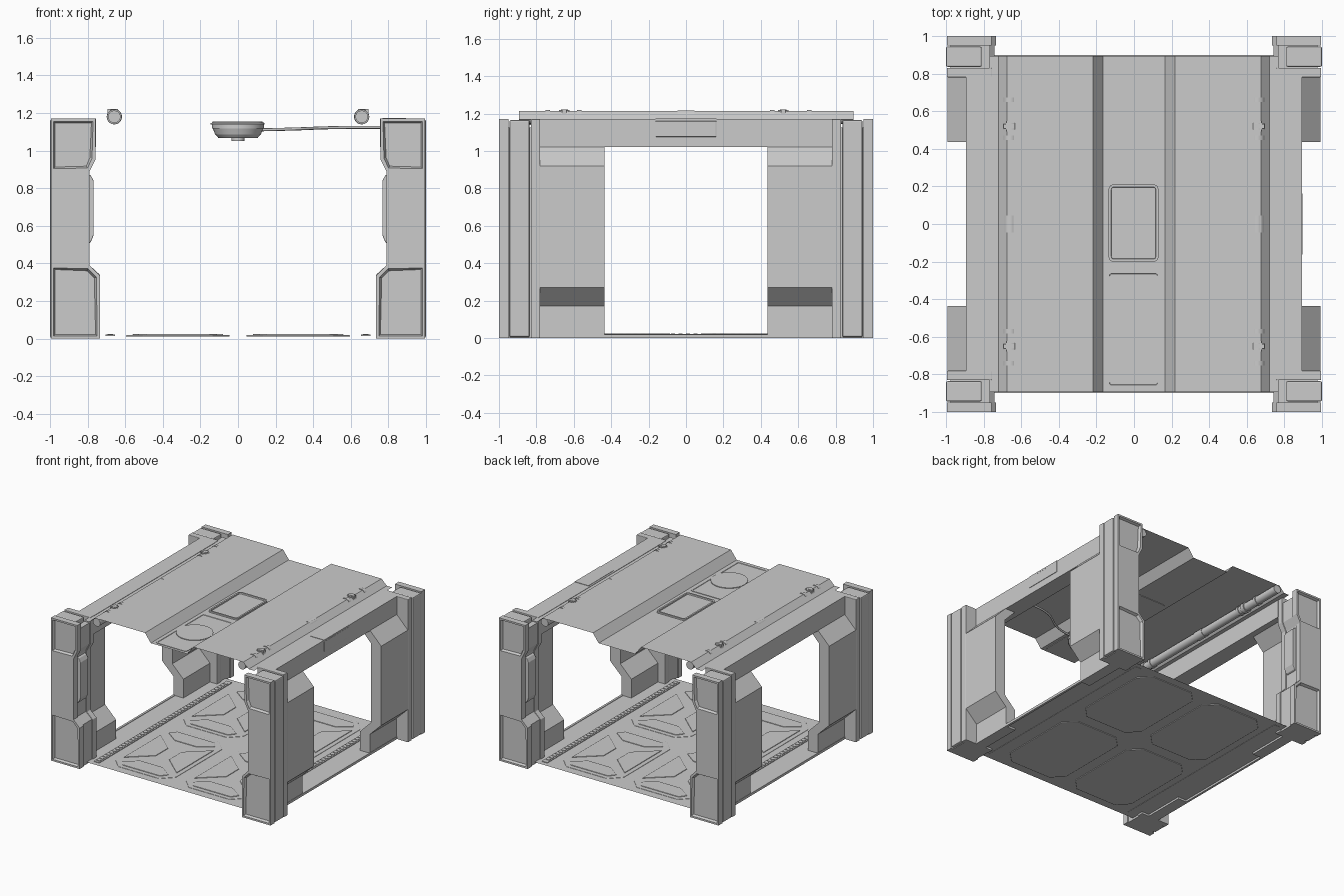
import bpy, bmesh, math
from mathutils import Vector, Matrix

if "Cube" in bpy.data.objects:
    bpy.data.objects.remove(bpy.data.objects["Cube"])


def finish(name, bm, mirror="", bevel=0, smooth=False):
    bmesh.ops.recalc_face_normals(bm, faces=bm.faces)
    me = bpy.data.meshes.new(name)
    bm.to_mesh(me)
    bm.free()
    ob = bpy.data.objects.new(name, me)
    bpy.context.collection.objects.link(ob)
    if bevel:
        m = ob.modifiers.new("Bevel", 'BEVEL')
        m.width, m.segments = bevel, 2
    if mirror:
        m = ob.modifiers.new("Mirror", 'MIRROR')
        m.use_axis = ["x" in mirror, "y" in mirror, False]
        m.use_mirror_merge = False
    if smooth:
        bpy.ops.object.select_all(action='DESELECT')
        ob.select_set(True)
        bpy.context.view_layer.objects.active = ob
        bpy.ops.object.shade_smooth_by_angle(angle=math.radians(35))
    return ob


def place(p, h, axis):
    return {'x': (h, p[0], p[1]), 'y': (p[0], h, p[1]), 'z': (p[0], p[1], h)}[axis]


def add_prism(bm, pts, lo, hi, axis):
    f = bm.faces.new([bm.verts.new(place(p, lo, axis)) for p in pts])
    new = bmesh.ops.extrude_face_region(bm, geom=[f], use_keep_orig=True)['geom']
    vs = [g for g in new if isinstance(g, bmesh.types.BMVert)]
    bmesh.ops.translate(bm, verts=vs, vec=place((0, 0), hi - lo, axis))


def prism(name, pts, lo, hi, axis, mirror="", bevel=0):
    bm = bmesh.new()
    add_prism(bm, pts, lo, hi, axis)
    return finish(name, bm, mirror, bevel)


def rect(a0, a1, b0, b1):
    return [(a0, b0), (a1, b0), (a1, b1), (a0, b1)]


def rounded(a0, a1, b0, b1, r, n=5):
    pts = []
    for i, (a, b) in enumerate(rect(a0 + r, a1 - r, b0 + r, b1 - r)):
        for k in range(n):
            t = math.pi * (1 + i / 2 + k / (n - 1) / 2)
            pts.append((a + r * math.cos(t), b + r * math.sin(t)))
    return pts


def add_cyl(bm, r1, r2, lo, hi, centre, axis, seg=32):
    rot = Matrix.Rotation(-math.pi / 2, 4, 'X') if axis == 'y' else Matrix()
    c = Vector(place(centre, (lo + hi) / 2, axis))
    bmesh.ops.create_cone(bm, cap_ends=True, segments=seg, radius1=r1, radius2=r2,
                          depth=hi - lo, matrix=Matrix.Translation(c) @ rot)


# corner pillars: front plate with two sunken panels
bm = bmesh.new()
outer = [bm.verts.new((0.995, -1, z)) for z in (0, 0.39, 0.89, 1.17)]
inner = [bm.verts.new((x, -1, z)) for x, z in
         ((0.735, 0), (0.735, 0.335), (0.79, 0.39), (0.79, 0.89), (0.757, 0.955), (0.757, 1.17))]
faces = [bm.faces.new([outer[0], *inner[:3], outer[1]]),
         bm.faces.new([outer[1], inner[2], inner[3], outer[2]]),
         bm.faces.new([outer[2], *inner[3:], outer[3]])]
new = bmesh.ops.extrude_face_region(bm, geom=faces, use_keep_orig=True)['geom']
bmesh.ops.translate(bm, verts=[g for g in new if isinstance(g, bmesh.types.BMVert)], vec=(0, 0.05, 0))
bmesh.ops.recalc_face_normals(bm, faces=bm.faces)
panels = [f for f in bm.faces if f.normal.y < -0.9 and not 0.5 < f.calc_center_median().z < 0.75]
bmesh.ops.inset_individual(bm, faces=panels, thickness=0.02, depth=0)
bmesh.ops.inset_individual(bm, faces=panels, thickness=0.012, depth=-0.02)
finish("pillar_front_plate", bm, "xy")

# corner pillars: core, outer rib, rear plate, side panel
def pillar_profile(o, i, top):
    return [(o, 0), (i - 0.022, 0), (i - 0.022, 0.34), (i + 0.033, 0.39), (i + 0.033, 0.89),
            (i, 0.955), (i, top), (o, top)]


prism("pillar_core", pillar_profile(0.975, 0.765, 1.125), -0.955, -0.82, 'y', "xy")
prism("pillar_rib", rect(0.81, 1.0, 0.005, 1.165), -0.944, -0.836, 'y', "xy", 0.008)
prism("pillar_rear_plate", pillar_profile(0.995, 0.757, 1.17), -0.83, -0.78, 'y', "xy", 0.004)
prism("pillar_side_panel", [(0.81, 0.5), (0.785, 0.51), (0.768, 0.55), (0.768, 0.84),
                            (0.785, 0.87), (0.81, 0.88)], -0.94, -0.84, 'y', "xy", 0.004)

# bulged wall sections beside the pillars
prism("side_wall", [(0.89, 1.025), (0.993, 0.92), (0.993, 0.27), (0.89, 0.17), (0.89, 0), (0.80, 0),
                    (0.80, 0.17), (0.90, 0.27), (0.90, 0.92), (0.80, 1.025)], -0.785, -0.435, 'y', "xy")

# top side beams, with a service hatch on the right one
prism("top_beam", rect(0.755, 0.893, 1.02, 1.17), -0.785, 0.785, 'y', "x")
prism("beam_hatch", rect(-0.163, 0.163, 1.075, 1.16), 0.88, 0.897, 'x', bevel=0.004)
prism("beam_hatch_top", rect(0.77, 0.895, -0.163, 0.163), 1.16, 1.173, 'z')

# folded sheet roof
half = [(0.165, 1.143), (0.218, 1.213), (0.675, 1.213), (0.722, 1.167), (0.77, 1.167)]
line = [(-x, z) for x, z in reversed(half)] + half
bm = bmesh.new()
rows = [[bm.verts.new((x, y, z)) for x, z in line] for y in (-0.893, 0.895)]
for i in range(len(line) - 1):
    bm.faces.new([rows[0][i], rows[0][i + 1], rows[1][i + 1], rows[1][i]])
bmesh.ops.recalc_face_normals(bm, faces=bm.faces)
roof = finish("roof_sheet", bm)
if roof.data.polygons[2].normal.z < 0:
    roof.data.flip_normals()

# framed panels in the roof channel
def framed_panel(name, x0, x1, y0, y1, z, h):
    bm = bmesh.new()
    add_prism(bm, rounded(x0, x1, y0, y1, 0.025), z - 0.004, z + h, 'z')
    bmesh.ops.recalc_face_normals(bm, faces=bm.faces)
    top = [f for f in bm.faces if f.normal.z > 0.9]
    bmesh.ops.inset_individual(bm, faces=top, thickness=0.014, depth=0)
    bmesh.ops.inset_individual(bm, faces=top, thickness=0.002, depth=-h * 0.8)
    finish(name, bm)


framed_panel("roof_hatch", -0.135, 0.13, -0.2, 0.21, 1.143, 0.012)
framed_panel("lamp_panel", -0.145, 0.14, -0.87, -0.25, 1.143, 0.004)

# ceiling lamp and its cable
bm = bmesh.new()
for r1, r2, lo, hi in ((0.138, 0.138, 1.118, 1.149), (0.122, 0.134, 1.085, 1.12),
                       (0.105, 0.12, 1.068, 1.085), (0.034, 0.034, 1.05, 1.07)):
    add_cyl(bm, r1, r2, lo, hi, (0, -0.56), 'z', 40)
finish("ceiling_lamp", bm, smooth=True)
cu = bpy.data.curves.new("lamp_cable", 'CURVE')
cu.dimensions, cu.bevel_depth, cu.bevel_resolution = '3D', 0.008, 2
sp = cu.splines.new('BEZIER')
path = [(0.1, -0.56, 1.11), (0.3, -0.53, 1.115), (0.5, -0.42, 1.122), (0.78, -0.4, 1.124)]
sp.bezier_points.add(len(path) - 1)
for bp, co in zip(sp.bezier_points, path):
    bp.co = co
    bp.handle_left_type = bp.handle_right_type = 'AUTO'
bpy.context.collection.objects.link(bpy.data.objects.new("lamp_cable", cu))

# ceiling pipes with clamps
bm = bmesh.new()
c = (0.658, 1.18)
add_cyl(bm, 0.033, 0.033, -0.89, 0.89, c, 'y', 20)
for y, w, r in ((0.66, 0.012, 0.039), (0.52, 0.018, 0.041), (0.46, 0.012, 0.039), (0.0, 0.045, 0.037),
                (-0.57, 0.012, 0.039), (-0.65, 0.018, 0.041), (-0.74, 0.012, 0.039)):
    add_cyl(bm, r, r, y - w, y + w, c, 'y', 20)
finish("ceiling_pipe", bm, "x", smooth=True)
bm = bmesh.new()
for y in (0.52, -0.65):
    add_prism(bm, rect(0.638, 0.695, y - 0.012, y + 0.012), 1.19, 1.222, 'z')
    add_prism(bm, rect(0.652, 0.678, y - 0.028, y + 0.028), 1.19, 1.219, 'z')
finish("pipe_clamp", bm, "x")

# floor sheet and side skirts
bm = bmesh.new()
bm.faces.new([bm.verts.new((x, y, 0.016)) for x, y in rect(-0.89, 0.89, -0.9, 0.9)])
finish("floor_sheet", bm)
prism("floor_skirt", rect(0.875, 0.893, 0, 0.02), -0.785, 0.785, 'y', "x")

# four chamfered floor panels with raised wedges
def chamfered(x0, x1, y0, y1, c):
    return [(x0 + c, y0), (x1 - c, y0), (x1, y0 + c), (x1, y1 - c),
            (x1 - c, y1), (x0 + c, y1), (x0, y1 - c), (x0, y0 + c)]


prism("floor_panel", chamfered(0.045, 0.595, 0.05, 0.83, 0.09), 0.010, 0.019, 'z', "xy", 0.003)
bm = bmesh.new()
for y0, y1 in ((0.085, 0.22), (0.795, 0.66)):
    add_prism(bm, [(0.15, y0), (0.49, y0), (0.53, y0 * 0.6 + y1 * 0.4), (0.42, y1), (0.22, y1),
                   (0.11, y0 * 0.6 + y1 * 0.4)], 0.015, 0.024, 'z')
for x0, x1 in ((0.08, 0.26), (0.56, 0.38)):
    add_prism(bm, [(x0, 0.2), (x1, 0.36), (x1, 0.52), (x0, 0.68)], 0.015, 0.024, 'z')
finish("floor_wedges", bm, "xy", 0.003)

# floor rails with a row of studs
prism("floor_rail", rect(0.655, 0.705, -0.86, 0.86), 0.014, 0.021, 'z', "x")
bm = bmesh.new()
for i in range(42):
    y = -0.84 + i * 0.04
    add_prism(bm, rect(0.665, 0.695, y, y + 0.022), 0.018, 0.025, 'z')
finish("rail_studs", bm, "x")
